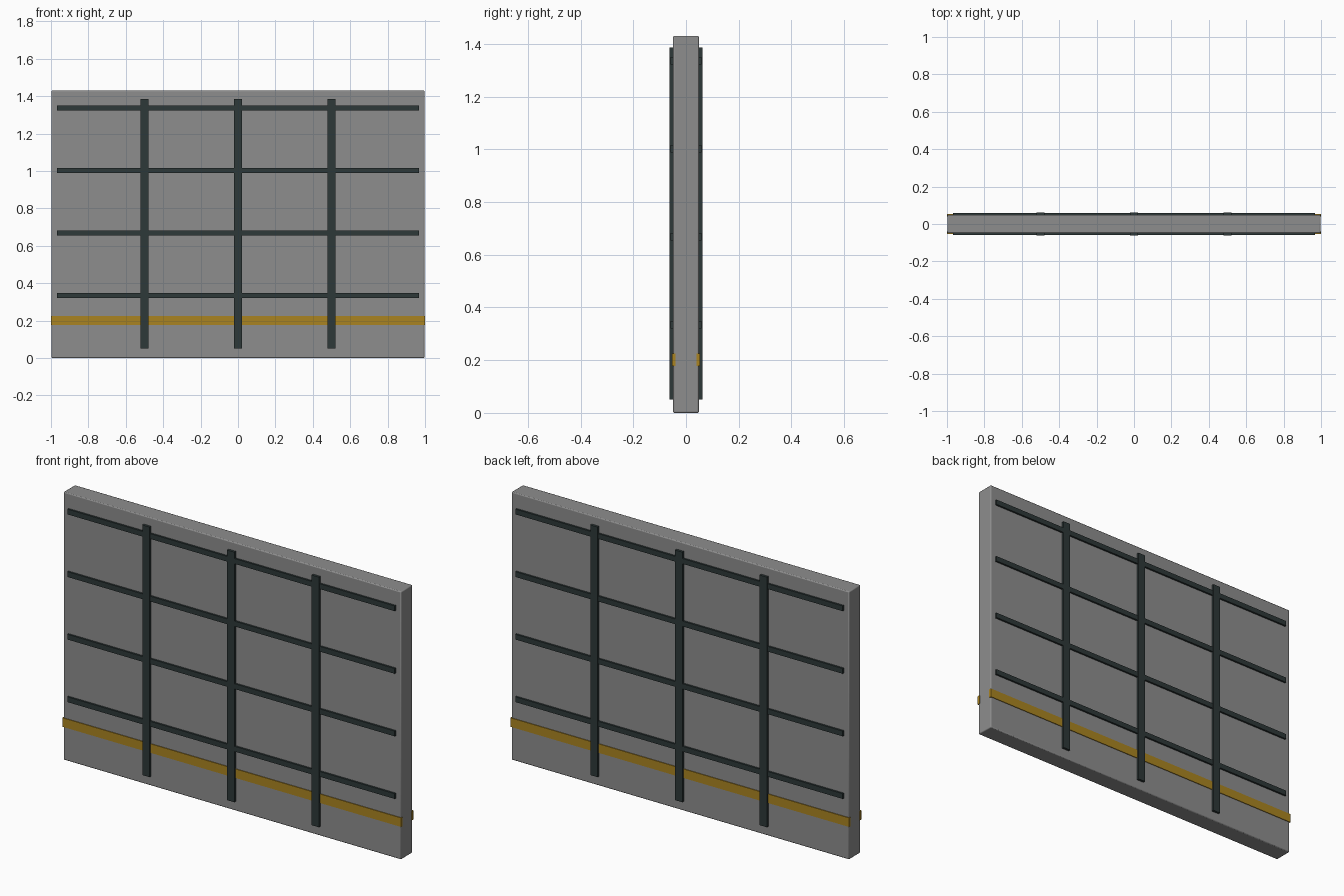
import bpy
import math

cube = bpy.data.objects.get("Cube")
if cube:
    bpy.data.objects.remove(cube, do_unlink=True)


def material(name, colour):
    mat = bpy.data.materials.new(name)
    mat.use_nodes = True
    mat.diffuse_color = (*colour, 1)
    mat.node_tree.nodes["Principled BSDF"].inputs["Base Color"].default_value = (*colour, 1)
    return mat


concrete = material("concrete grey", (0.27, 0.27, 0.27))
steel = material("dark steel", (0.027, 0.04, 0.04))
ochre = material("ochre paint", (0.40, 0.23, 0.015))


def box(name, size, centre, mat, bevel=0):
    bpy.ops.mesh.primitive_cube_add(size=1, location=centre)
    obj = bpy.context.object
    obj.name = name
    obj.scale = size
    bpy.ops.object.transform_apply(location=False, rotation=False, scale=True)
    obj.data.materials.append(mat)
    if bevel:
        mod = obj.modifiers.new("Softened edges", "BEVEL")
        mod.width = bevel
        mod.segments = 2
        bpy.ops.object.shade_smooth_by_angle(angle=math.radians(50))
    return obj


HEIGHT = 1.43
FACE = 0.049      # half the panel thickness

# Main slab
box("wall_panel", (1.994, 2 * FACE, HEIGHT), (0, 0, HEIGHT / 2), concrete, 0.005)


def surface_strip(name, width, height, x, z, proud, side, mat):
    """Strip lying on one face, sunk a little into the slab."""
    sunk = 0.01
    y = side * (FACE + (proud - sunk) / 2)
    return box(name, (width, proud + sunk, height), (x, y, z), mat)


for label, side in (("front", -1), ("back", 1)):
    # Painted warning band
    surface_strip(f"{label}_stripe", 2.0, 0.048, 0, 0.201, 0.004, side, ochre)
    # Horizontal ribs
    for i in range(4):
        surface_strip(f"{label}_horizontal_rib_{i + 1}", 1.934, 0.028,
                      0, 0.334 * (i + 1), 0.010, side, steel)
    # Vertical ribs
    for i in range(3):
        surface_strip(f"{label}_vertical_rib_{i + 1}", 0.043, 1.335,
                      0.5 * (i - 1), 0.718, 0.013, side, steel)
